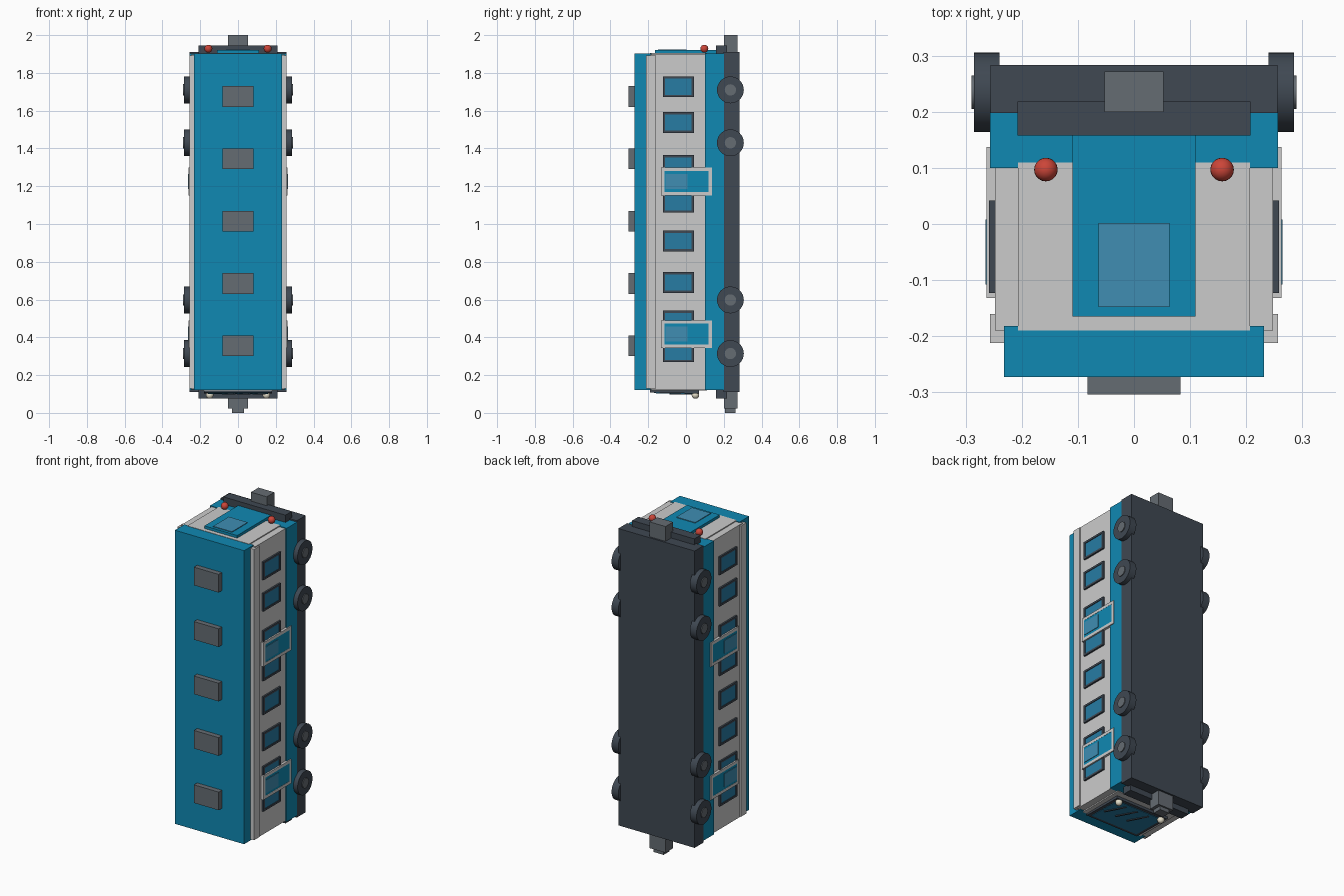
import bpy, math
from mathutils import Vector

if "Cube" in bpy.data.objects:
    bpy.data.objects.remove(bpy.data.objects["Cube"])


def material(name, rgb):
    m = bpy.data.materials.new(name)
    m.diffuse_color = (*rgb, 1)
    m.use_nodes = True
    m.node_tree.nodes["Principled BSDF"].inputs["Base Color"].default_value = m.diffuse_color
    return m


BLUE = material("blue_paint", (0.005, 0.25, 0.45))
GLASS = material("glass", (0.02, 0.20, 0.37))
PANE = material("pale_glass", (0.05, 0.27, 0.45))
DARK = material("dark_metal", (0.05, 0.065, 0.085))
STEEL = material("steel", (0.13, 0.15, 0.17))
RED = material("red_lamp", (0.6, 0.06, 0.04))
WHITE = material("white_lamp", (0.8, 0.75, 0.6))


def finish(name, mat):
    o = bpy.context.object
    o.name = name
    if mat:
        o.data.materials.append(mat)
    return o


def box(name, x, y, z, mat=None):
    """Box from (min, max) ranges on each axis."""
    bpy.ops.mesh.primitive_cube_add(size=1)
    o = finish(name, mat)
    for v in o.data.vertices:
        v.co = Vector([r[0] + (r[1] - r[0]) * (c + 0.5) for r, c in zip((x, y, z), v.co)])
    return o


def side(s, a, b):
    return tuple(sorted((s * a, s * b)))


def frame(name, s, y, z, t, x0, x1, mat=None):
    """Four bars around an opening on a side wall."""
    x = side(s, x0, x1)
    box(name + "_bar", x, (y[0], y[0] + t), z, mat)
    box(name + "_bar", x, (y[1] - t, y[1]), z, mat)
    box(name + "_bar", x, (y[0] + t, y[1] - t), (z[0], z[0] + t), mat)
    box(name + "_bar", x, (y[0] + t, y[1] - t), (z[1] - t, z[1]), mat)


def disc(name, r, x0, x1, y, z, mat):
    bpy.ops.mesh.primitive_cylinder_add(vertices=32, radius=r, depth=x1 - x0,
                                        location=((x0 + x1) / 2, y, z),
                                        rotation=(0, math.pi / 2, 0))
    finish(name, mat)
    bpy.ops.object.shade_smooth_by_angle()


def lamp(name, x, y, z, r, mat):
    bpy.ops.mesh.primitive_uv_sphere_add(segments=20, ring_count=12, radius=r, location=(x, y, z))
    finish(name, mat)
    bpy.ops.object.shade_smooth()


# Carriage shell
box("body", (-0.248, 0.248), (-0.19, 0.12), (0.125, 1.898))
box("roof", (-0.232, 0.232), (-0.273, -0.182), (0.122, 1.902), BLUE)
box("lower_band", (-0.257, 0.257), (0.10, 0.20), (0.122, 1.902), BLUE)
box("chassis", (-0.256, 0.256), (0.198, 0.283), (0.11, 1.91), DARK)
for z in ((0.118, 0.125), (1.898, 1.904)):
    box("end_plate", (-0.207, 0.207), (-0.19, 0.11), z)

# Roof vents
for i in range(5):
    z = 0.355 + 0.33 * i
    box("roof_vent", (-0.083, 0.083), (-0.304, -0.272), (z - 0.055, z + 0.055), STEEL)

# Side rails, windows, doors and wheels
for s in (-1, 1):
    box("gutter_rail", side(s, 0.23, 0.257), (-0.212, -0.16), (0.13, 1.893))
    for z in (0.324, 0.486, 0.69, 0.91, 1.115, 1.31, 1.537, 1.727):
        frame("window_frame", s, (-0.123, 0.042), (z - 0.055, z + 0.055), 0.012, 0.245, 0.258, DARK)
        box("window_glass", side(s, 0.245, 0.254), (-0.112, 0.031), (z - 0.044, z + 0.044), GLASS)
    for z in (0.417, 1.225):
        frame("door_frame", s, (-0.132, 0.137), (z - 0.073, z + 0.073), 0.018, 0.246, 0.263)
        box("door_panel", side(s, 0.246, 0.262), (-0.114, 0.119), (z - 0.055, z + 0.055), BLUE)
        box("door_window", side(s, 0.26, 0.265), (-0.108, 0.008), (z - 0.04, z + 0.04), PANE)
    for z in (0.314, 0.598, 1.43, 1.71):
        disc("wheel", 0.071, *side(s, 0.24, 0.285), 0.235, z, DARK)
        disc("wheel_hub", 0.03, *side(s, 0.28, 0.29), 0.235, z, STEEL)
    lamp("tail_lamp", s * 0.157, 0.097, 1.928, 0.021, RED)
    lamp("head_lamp", s * 0.15, 0.05, 0.095, 0.02, WHITE)

# Rear end (top): gangway door, buffer beam and coupler
box("rear_door", (-0.11, 0.11), (-0.165, 0.16), (1.9, 1.92), BLUE)
box("rear_door_window", (-0.063, 0.063), (-0.148, 0.002), (1.915, 1.924), PANE)
box("rear_beam", (-0.208, 0.208), (0.158, 0.218), (1.9, 1.946), DARK)
box("rear_coupler", (-0.053, 0.053), (0.2, 0.272), (1.9, 2.0), STEEL)

# Cab end (bottom): tilted windscreen with wipers, beam and coupler
screen = [
    box("windscreen_frame", (-0.18, 0.18), (-0.19, 0.07), (0.105, 0.122), DARK),
    box("windscreen_glass", (-0.16, 0.16), (-0.17, 0.05), (0.102, 0.108), GLASS),
]
for x in (-0.08, 0.0, 0.08):
    w = box("wiper", (-0.005, 0.005), (-0.13, 0), (-0.003, 0.003), DARK)
    w.location = (x, 0.03, 0.1)
    w.rotation_euler.z = math.radians(28)
for o in screen:
    for v in o.data.vertices:
        v.co.z -= 0.02 * (v.co.y + 0.06)
box("front_beam", (-0.208, 0.208), (0.158, 0.218), (0.077, 0.122), DARK)
box("front_coupler", (-0.053, 0.053), (0.2, 0.272), (0.022, 0.115), STEEL)
box("coupler_head", (-0.033, 0.033), (0.207, 0.262), (0.0, 0.025), STEEL)
